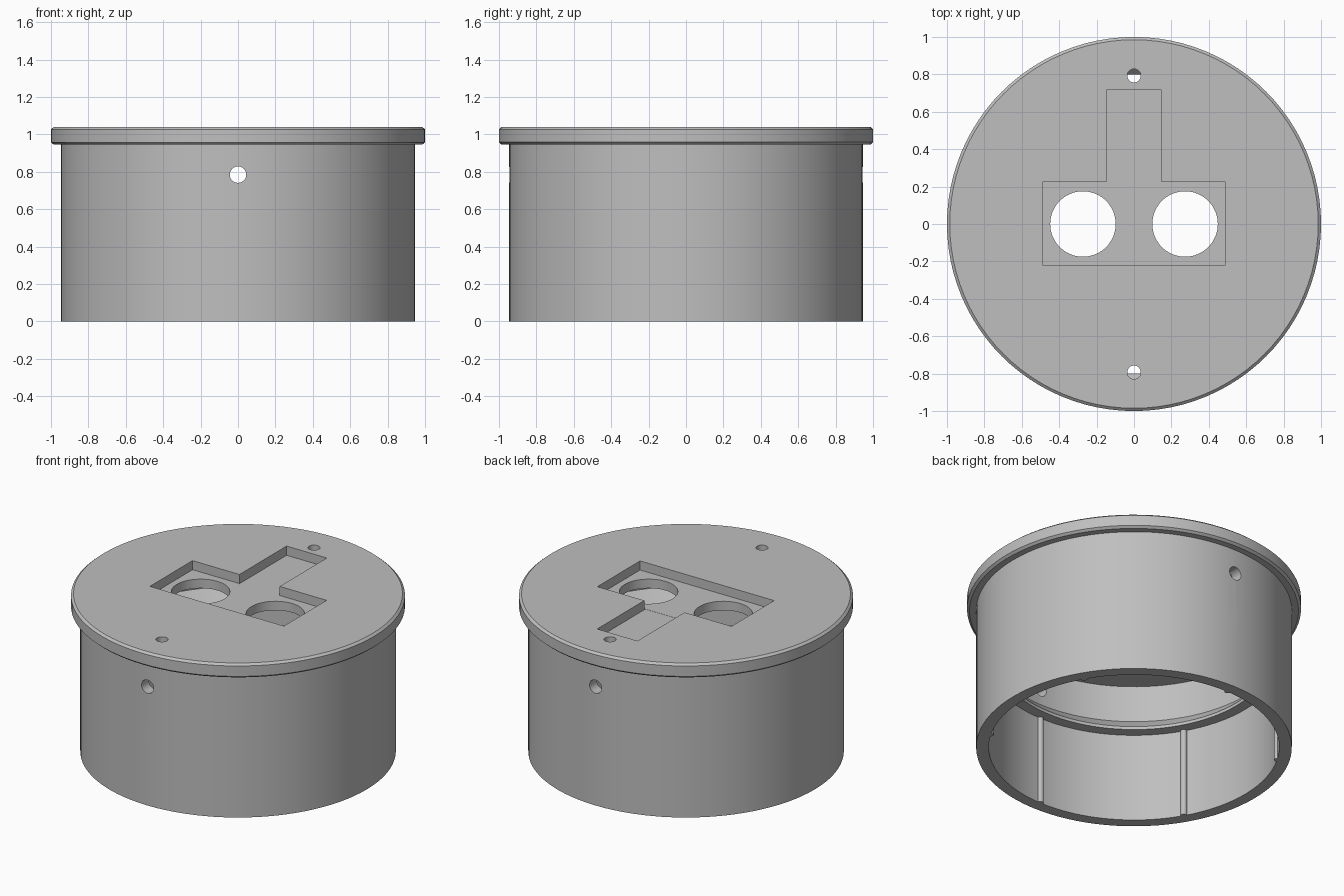
import bpy
import bmesh
import math
from mathutils import Matrix

if "Cube" in bpy.data.objects:
    bpy.data.objects.remove(bpy.data.objects["Cube"], do_unlink=True)

SEGMENTS = 96

grey = bpy.data.materials.new("plain_grey")
grey.use_nodes = True
colour = (0.52, 0.52, 0.52, 1)
grey.diffuse_color = colour
grey.node_tree.nodes["Principled BSDF"].inputs["Base Color"].default_value = colour


def finish(name, bm):
    """Turn a bmesh into a named object."""
    bmesh.ops.recalc_face_normals(bm, faces=bm.faces)
    mesh = bpy.data.meshes.new(name)
    bm.to_mesh(mesh)
    bm.free()
    mesh.materials.append(grey)
    obj = bpy.data.objects.new(name, mesh)
    bpy.context.collection.objects.link(obj)
    return obj


def lathe(name, profile, closed):
    """Spin a (radius, height) profile around z."""
    bm = bmesh.new()
    verts = [bm.verts.new((r, 0, z)) for r, z in profile]
    edges = [bm.edges.new(pair) for pair in zip(verts, verts[1:])]
    if closed:
        edges.append(bm.edges.new((verts[-1], verts[0])))
    bmesh.ops.spin(bm, geom=verts + edges, axis=(0, 0, 1), cent=(0, 0, 0),
                   angle=math.tau, steps=SEGMENTS, use_duplicate=False)
    bmesh.ops.remove_doubles(bm, verts=bm.verts, dist=0.0001)
    return finish(name, bm)


def cylinder(name, radius, depth, centre, rotation=None, segments=48):
    bm = bmesh.new()
    matrix = Matrix.Translation(centre) @ (rotation or Matrix())
    bmesh.ops.create_cone(bm, cap_ends=True, segments=segments, radius1=radius,
                          radius2=radius, depth=depth, matrix=matrix)
    return finish(name, bm)


def box(name, low, high):
    bm = bmesh.new()
    bmesh.ops.create_cube(bm, size=1)
    for v in bm.verts:
        v.co = [a if c < 0 else b for c, a, b in zip(v.co, low, high)]
    return finish(name, bm)


def cut(target, cutter):
    """Subtract the cutter for good and discard it."""
    bpy.context.view_layer.objects.active = target
    mod = target.modifiers.new("cut", "BOOLEAN")
    mod.operation = "DIFFERENCE"
    mod.solver = "EXACT"
    mod.object = cutter
    bpy.ops.object.modifier_apply(modifier=mod.name)
    bpy.data.objects.remove(cutter, do_unlink=True)


def smooth(obj):
    bpy.ops.object.select_all(action="DESELECT")
    obj.select_set(True)
    bpy.context.view_layer.objects.active = obj
    bpy.ops.object.shade_smooth_by_angle(angle=math.radians(25))


# Tube housing with an inner ledge that slopes back to the wall
housing = lathe("housing", [
    (0.945, 0), (0.945, 0.945), (0.87, 0.945), (0.87, 0.68),
    (0.80, 0.605), (0.80, 0.585), (0.87, 0.585), (0.87, 0)], True)

# Cross hole through the front and back walls
cut(housing, cylinder("cross_hole", 0.044, 3, (0, 0, 0.785),
                      Matrix.Rotation(math.pi / 2, 4, "X")))
smooth(housing)

# Lid: chamfered flange over a shallow plug
lid = lathe("lid", [
    (0, 0.92), (0.868, 0.92), (0.868, 0.945), (0.985, 0.945), (1, 0.958),
    (1, 1.027), (0.985, 1.04), (0, 1.04)], False)

# Recess, slot, two large openings and two screw holes
cut(lid, box("recess", (-0.49, -0.22, 0.98), (0.49, 0.225, 1.2)))
cut(lid, box("slot", (-0.147, 0.215, 0.979), (0.147, 0.717, 1.2)))
for side in (-1, 1):
    cut(lid, cylinder("opening", 0.175, 1, (side * 0.273, 0, 1), segments=64))
    cut(lid, cylinder("screw_hole", 0.036, 1, (0, side * 0.793, 1), segments=32))
smooth(lid)

# Six slim round ribs down the inside wall below the ledge
for i in range(6):
    angle = math.radians(30 + 60 * i)
    rib = cylinder(f"inner_rib_{i + 1}", 0.02, 0.585,
                   (0.872 * math.cos(angle), 0.872 * math.sin(angle), 0.2925),
                   segments=16)
    smooth(rib)
